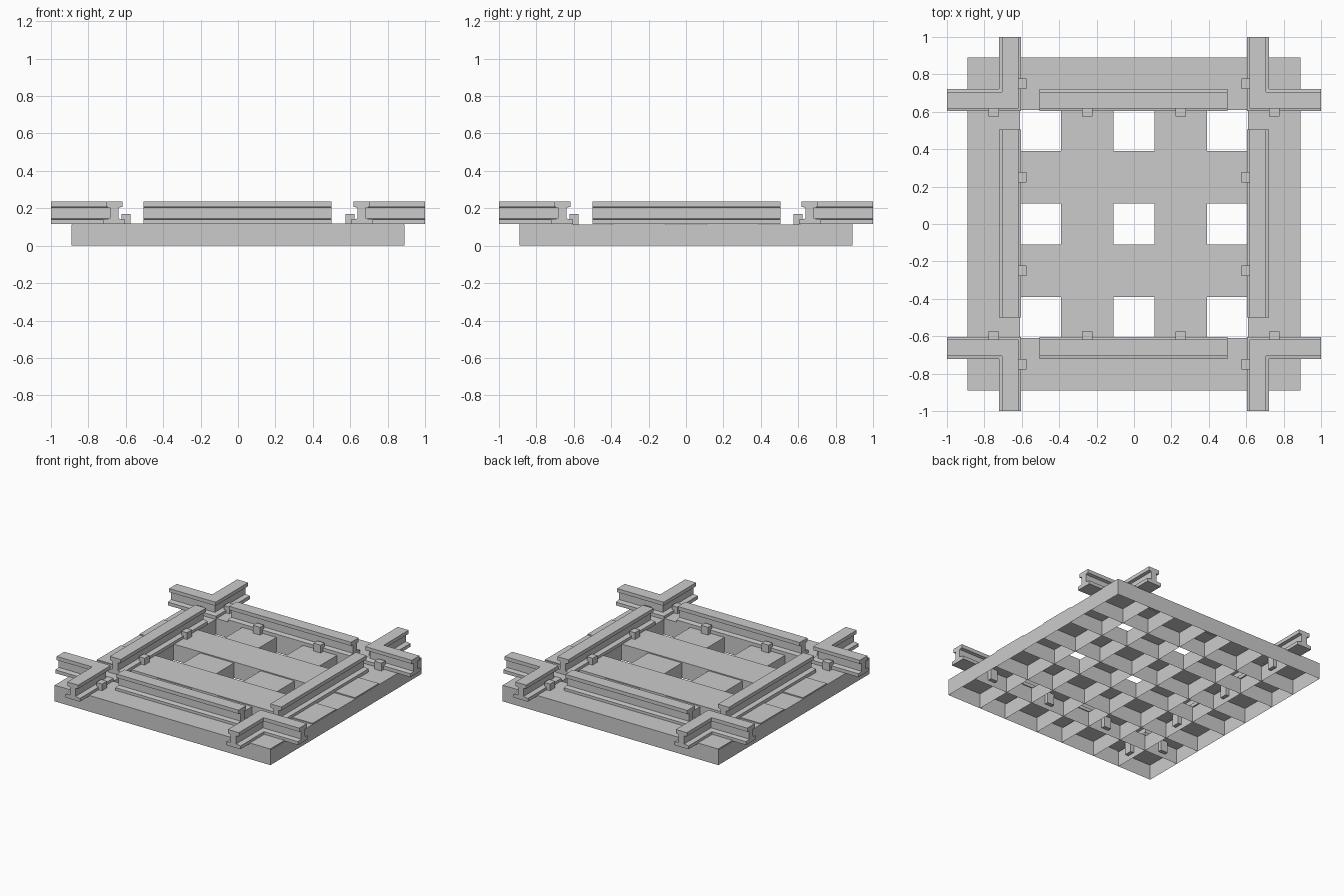
import bpy, bmesh
from mathutils import Vector

if "Cube" in bpy.data.objects:
    bpy.data.objects.remove(bpy.data.objects["Cube"])

RAIL = 0.662          # rail centre line distance from the origin
TIES = (-0.75, -0.25, 0.25, 0.75)


def finish(name, bm, recalc=True):
    if recalc:
        bmesh.ops.recalc_face_normals(bm, faces=bm.faces)
    me = bpy.data.meshes.new(name)
    bm.to_mesh(me)
    bm.free()
    ob = bpy.data.objects.new(name, me)
    bpy.context.collection.objects.link(ob)
    return ob


def add_box(bm, lo, hi, open_bottom=False):
    lo, hi = Vector(lo), Vector(hi)
    vs = bmesh.ops.create_cube(bm, size=1)["verts"]
    for v in vs:
        v.co = (lo + hi) / 2 + v.co * (hi - lo)
    if open_bottom:
        bm.normal_update()
        faces = {f for v in vs for f in v.link_faces if f.normal.z < -0.5}
        bmesh.ops.delete(bm, geom=list(faces), context='FACES_ONLY')


# I-shaped rail section: half outline, mirrored
half = [(0.059, 0.115), (0.059, 0.14), (0.023, 0.145),
        (0.023, 0.203), (0.045, 0.208), (0.045, 0.235)]
PROFILE = half + [(-u, z) for u, z in reversed(half)]


def rail(name, path):
    """Sweep the rail section along a flat path with mitred corners."""
    pts = [Vector(p) for p in path]
    bm = bmesh.new()
    rings = []
    for i, p in enumerate(pts):
        dirs = [(b - a).normalized() for a, b in zip(pts, pts[1:])][max(i - 1, 0):i + 1]
        norms = [Vector((-d.y, d.x)) for d in dirs]
        n = sum(norms, Vector((0, 0))).normalized()
        n /= n.dot(norms[0])
        rings.append([bm.verts.new((p.x + n.x * u, p.y + n.y * u, z)) for u, z in PROFILE])
    k = len(PROFILE)
    for a, b in zip(rings, rings[1:]):
        for j in range(k):
            bm.faces.new((a[j], a[(j + 1) % k], b[(j + 1) % k], b[j]))
    bm.faces.new(rings[0])
    bm.faces.new(rings[-1])
    return finish(name, bm)


# Hollow ties, open underneath; the cross ties sit slightly proud
for i, c in enumerate(TIES):
    bm = bmesh.new()
    add_box(bm, (-0.888, c - 0.14, 0), (0.888, c + 0.14, 0.12), True)
    finish(f"cross_tie_{i}", bm, False)
    bm = bmesh.new()
    add_box(bm, (c - 0.14, -0.89, 0), (c + 0.14, 0.89, 0.112), True)
    finish(f"long_tie_{i}", bm, False)

# Straight middle rails
for s in (-1, 1):
    rail("middle_rail_x", [(-0.505, s * RAIL), (0.5, s * RAIL)])
    rail("middle_rail_y", [(s * RAIL, -0.5), (s * RAIL, 0.505)])

# L-shaped corner rails
for sx in (-1, 1):
    for sy in (-1, 1):
        rail("corner_rail", [(sx, sy * RAIL), (sx * RAIL, sy * RAIL), (sx * RAIL, sy)])

# Spikes along the inner side of every rail: head over a driven shaft
for s in (-1, 1):
    for c in TIES:
        for swap in (False, True):
            bm = bmesh.new()
            for a, b, w, z0, z1 in ((0.575, 0.622, 0.029, 0.14, 0.17),
                                    (0.575, 0.603, 0.029, 0.03, 0.14)):
                lo, hi = sorted((s * a, s * b))
                if swap:
                    add_box(bm, (c - w, lo, z0), (c + w, hi, z1))
                else:
                    add_box(bm, (lo, c - w, z0), (hi, c + w, z1))
            finish("spike", bm)
